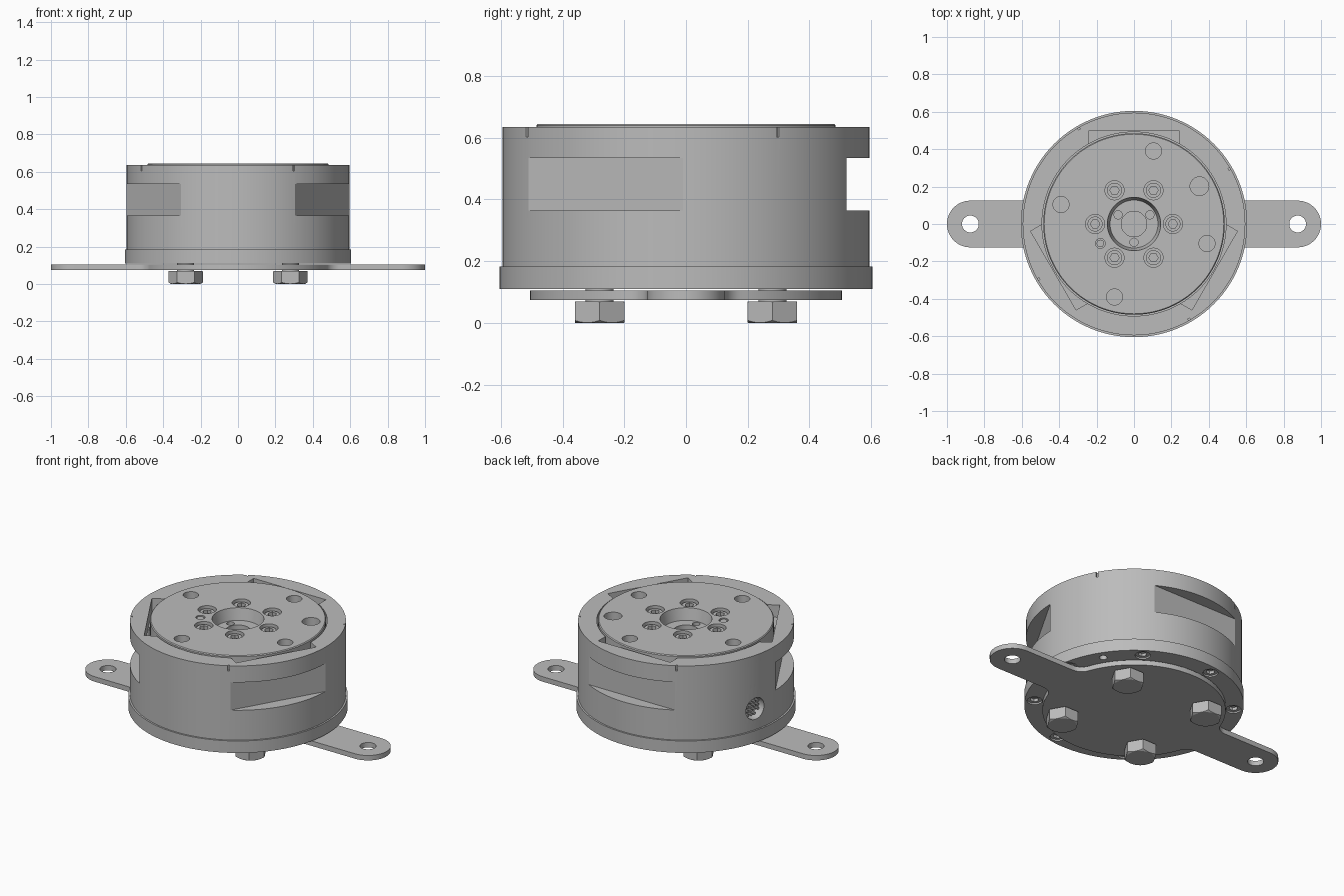
import bpy, bmesh
from math import sin, cos, pi, radians, sqrt, atan2
from mathutils import Matrix

if "Cube" in bpy.data.objects:
    bpy.data.objects.remove(bpy.data.objects["Cube"])

metal = bpy.data.materials.new("grey metal")
metal.use_nodes = True
GREY = (0.5, 0.5, 0.5, 1)
metal.diffuse_color = GREY
metal.node_tree.nodes["Principled BSDF"].inputs["Base Color"].default_value = GREY


def circle(r, n=48, x=0, y=0):
    return [(x + r * cos(2 * pi * i / n), y + r * sin(2 * pi * i / n)) for i in range(n)]


def arc(x, y, r, a, b, n=24):
    return [(x + r * cos(a + (b - a) * i / n), y + r * sin(a + (b - a) * i / n)) for i in range(n + 1)]


def rect(x0, x1, y0, y1):
    return [(x0, y0), (x1, y0), (x1, y1), (x0, y1)]


def polar(r, degrees):
    return r * cos(radians(degrees)), r * sin(radians(degrees))


def turn(degrees):
    return Matrix.Rotation(radians(degrees), 4, 'Z')


def prism(outline, z0, z1, matrix=None):
    return [(outline, z0), (outline, z1)], matrix or Matrix()


def solid(name, parts):
    """Loft each part through its (outline, height) rings and cap the ends."""
    bm = bmesh.new()
    for rings, matrix in parts:
        loops = [[bm.verts.new(matrix @ Matrix.Translation((x, y, z)).translation) for x, y in o]
                 for o, z in rings]
        n = len(loops[0])
        for lo, hi in zip(loops, loops[1:]):
            for i in range(n):
                j = (i + 1) % n
                bm.faces.new((lo[i], lo[j], hi[j], hi[i]))
        bm.faces.new(loops[0][::-1])
        bm.faces.new(loops[-1])
    bmesh.ops.recalc_face_normals(bm, faces=bm.faces)
    mesh = bpy.data.meshes.new(name)
    bm.to_mesh(mesh)
    bm.free()
    mesh.materials.append(metal)
    ob = bpy.data.objects.new(name, mesh)
    bpy.context.collection.objects.link(ob)
    return ob


def select(ob):
    bpy.ops.object.select_all(action='DESELECT')
    ob.select_set(True)
    bpy.context.view_layer.objects.active = ob


def cut(ob, parts, operation='DIFFERENCE'):
    cutter = solid("cutter", parts)
    cutter.hide_render = True
    mod = ob.modifiers.new("cut", 'BOOLEAN')
    mod.operation = operation
    mod.solver = 'EXACT'
    mod.object = cutter
    select(ob)
    bpy.ops.object.modifier_apply(modifier=mod.name)
    bpy.data.objects.remove(cutter)


def smooth(ob):
    select(ob)
    bpy.ops.object.shade_smooth_by_angle(angle=radians(25))


# Housing: drum on a slightly wider base flange
BASE, TOP = 0.11, 0.635
wide, drum = circle(0.605, 128), circle(0.595, 128)
housing = solid("housing", [([(wide, BASE), (wide, 0.183), (drum, 0.183), (drum, TOP)], Matrix())])
thirds = [turn(a) for a in (0, 120, 240)]
cut(housing, [prism(circle(0.492, 128), 0.45, 0.7)])
cut(housing, [prism(rect(-0.243, 0.243, 0.35, 0.498), 0.56, 0.7, m) for m in thirds])
# Flat side pockets
cut(housing, [prism(rect(-0.4, 0.4, 0.52, 0.7), 0.365, 0.535, m) for m in thirds])
# Alignment ticks on the rim
cut(housing, [prism(rect(0.583, 0.7, -0.005, 0.005), 0.603, 0.7, turn(a)) for a in (30, 120, 210, 300)])
# Cable socket and underside screw recesses
socket_axis = turn(165) @ Matrix.Translation((0, 0, 0.31)) @ Matrix.Rotation(pi / 2, 4, 'Y')
cut(housing, [prism(circle(0.065), 0.5, 0.7, socket_axis)])
base_screws = [polar(0.55, 10 + 45 * k) for k in range(8)]
cut(housing, [prism(circle(0.042, 32, *p), 0, 0.14) for p in base_screws]
    + [prism(circle(0.022, 24, *polar(0.55, 32)), 0, 0.16)])
smooth(housing)

# Pins inside the cable socket
grid = [(i * 0.024, j * 0.024) for i in range(-2, 3) for j in range(-2, 3) if i * i + j * j < 6]
smooth(solid("socket_pins", [prism(circle(0.008, 10, *p), 0.49, 0.56, socket_axis) for p in grid]))

# Tool flange disc with centre bore and mounting holes
FACE = 0.645
disc = solid("flange_disc", [([(circle(0.485, 128), 0.44), (circle(0.485, 128), FACE - 0.005),
                               (circle(0.48, 128), FACE)], Matrix())])
cut(disc, [([(circle(0.128, 64), 0.575), (circle(0.143, 64), FACE), (circle(0.143, 64), 0.7)], Matrix())])
floor_holes = [prism(circle(0.022, 24, *polar(0.098, a)), 0.52, 0.6) for a in (30, 150, 270)]
cut(disc, floor_holes + [prism(circle(0.068), 0.5, 0.6)])
mount_holes = [prism(circle(0.043, 32, *polar(0.404, a)), 0.55, 0.7) for a in (75, 165, 255, 345)]
mount_holes.append(prism(circle(0.05, 32, *polar(0.404, 30)), 0.55, 0.7))
disc_screws = [polar(0.208, 60 * k) for k in range(6)]
pin_spot = polar(0.208, 210)
cut(disc, mount_holes + [prism(circle(0.051, 32, *p), 0.56, 0.7) for p in disc_screws]
    + [prism(circle(0.026, 24, *pin_spot), 0.6, 0.7)])
smooth(disc)
smooth(solid("dowel_pin", [prism(circle(0.02, 24, *pin_spot), 0.59, FACE - 0.004)]))


# Socket head screws
def socket_screws(name, spots, z0, z1, hex0, hex1):
    ob = solid(name, [prism(circle(0.04, 32, *p), z0, z1) for p in spots])
    cut(ob, [prism(circle(0.025, 6, *p), hex0, hex1) for p in spots])
    smooth(ob)


socket_screws("flange_screws", disc_screws, 0.55, 0.632, 0.595, 0.7)
socket_screws("base_screws", base_screws, 0.118, 0.15, 0.05, 0.135)

# Mounting plate: disc with two rounded ears, blended by fillets
R, HALF, F = 0.505, 0.125, 0.08
fy = HALF + F
fx = sqrt((R + F) ** 2 - fy ** 2)
t = atan2(fy, fx)
ear_x = 1 - HALF
side = (arc(fx, -fy, F, pi - t, pi / 2, 8) + arc(ear_x, 0, HALF, -pi / 2, pi / 2)
        + arc(fx, fy, F, -pi / 2, t - pi, 8) + arc(0, 0, R, t, pi - t, 64)[1:-1])
outline = side + [(-x, -y) for x, y in side]
plate = solid("mounting_plate", [prism(outline, 0.075, 0.105)])
cut(plate, [prism(circle(0.045, 32, s * ear_x, 0), 0, 0.2) for s in (-1, 1)])
smooth(plate)

# Hex bolts with chamfered heads, and their shanks
for label_y, y in (("front", -0.28), ("back", 0.28)):
    for label_x, x in (("right", -0.28), ("left", 0.28)):
        bolt = solid(f"{label_y}_{label_x}_bolt", [prism(circle(0.0925, 6, x, y), 0, 0.069)])
        chamfer = [(circle(r, 64, x, y), z) for r, z in
                   ((0.077, -0.001), (0.097, 0.011), (0.097, 0.063), (0.089, 0.07))]
        cut(bolt, [(chamfer, Matrix())], 'INTERSECT')
        smooth(bolt)
        smooth(solid(f"{label_y}_{label_x}_shank", [prism(circle(0.045, 32, x, y), 0.06, 0.13)]))
